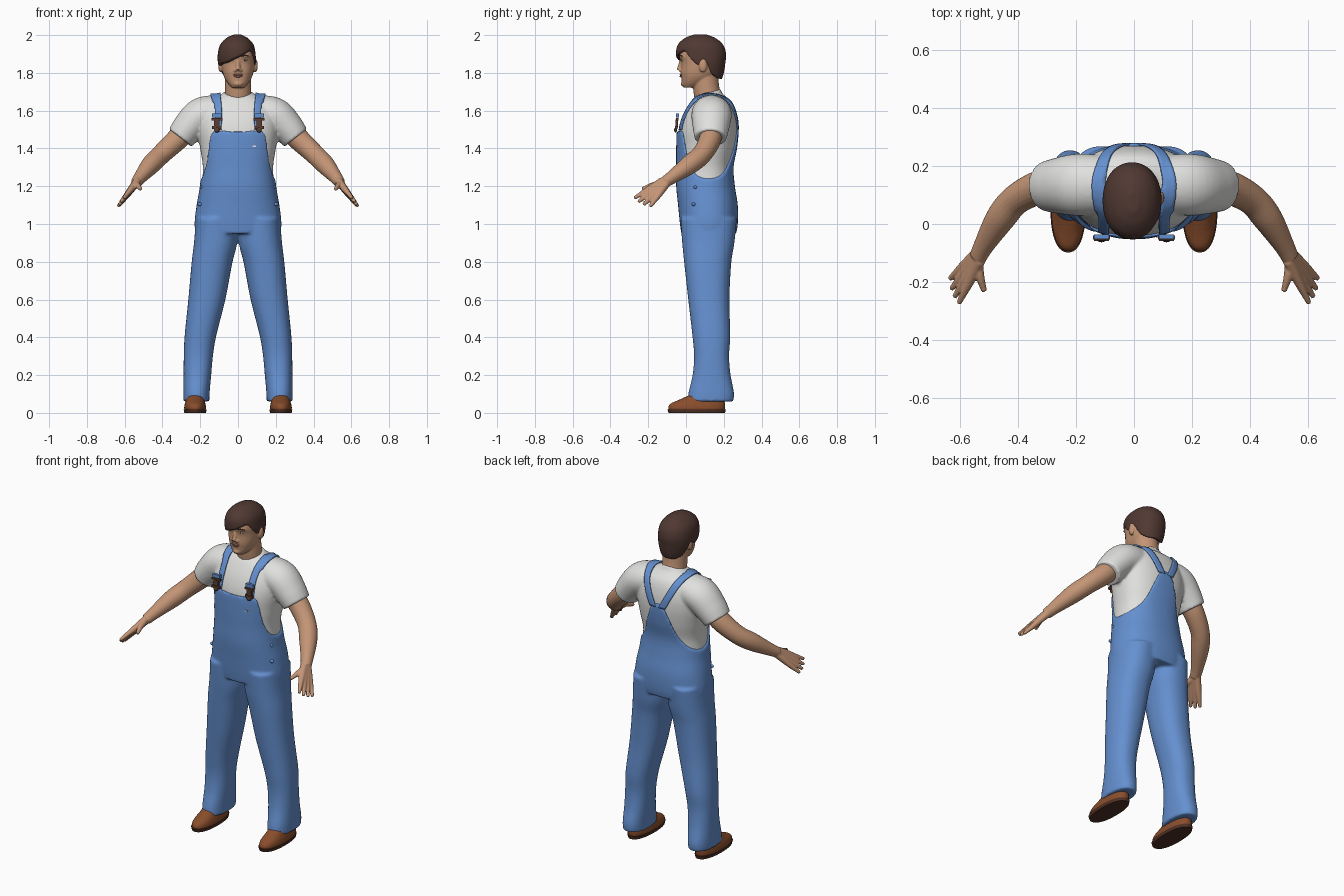
import bpy
import bmesh
import math
from mathutils import Vector, Matrix

if "Cube" in bpy.data.objects:
    bpy.data.objects.remove(bpy.data.objects["Cube"], do_unlink=True)


def material(name, red, green, blue):
    mat = bpy.data.materials.new(name)
    mat.use_nodes = True
    mat.diffuse_color = (red, green, blue, 1)
    shader = next(n for n in mat.node_tree.nodes if n.type == 'BSDF_PRINCIPLED')
    shader.inputs["Base Color"].default_value = (red, green, blue, 1)
    return mat


denim = material("denim blue", .13, .28, .63)
cotton = material("white cotton", .75, .75, .74)
skin = material("skin", .55, .3, .18)
lip = material("lip", .4, .17, .12)
brown_hair = material("dark brown hair", .08, .04, .032)
leather = material("brown leather", .25, .075, .025)
sole_brown = material("dark sole", .08, .03, .018)
buckle_brown = material("buckle brown", .1, .045, .03)
eye_white = material("eye white", .7, .68, .65)


def sample(table, t):
    """Smooth interpolation of rows (key, value, value, ...)."""
    t = min(max(t, table[0][0]), table[-1][0])
    i = 0
    while i < len(table) - 2 and t > table[i + 1][0]:
        i += 1
    a, b = table[i], table[i + 1]
    before, after = table[max(i - 1, 0)], table[min(i + 2, len(table) - 1)]
    span = b[0] - a[0]
    f = (t - a[0]) / span
    result = []
    for k in range(1, len(a)):
        slope_a = (b[k] - before[k]) / (b[0] - before[0]) * span
        slope_b = (after[k] - a[k]) / (after[0] - a[0]) * span
        result.append((2 * f**3 - 3 * f**2 + 1) * a[k] + (f**3 - 2 * f**2 + f) * slope_a
                      + (3 * f**2 - 2 * f**3) * b[k] + (f**3 - f**2) * slope_b)
    return result


def loft(bm, rings):
    """Closed skin through rings of points, with a fan on each end."""
    loops = [[bm.verts.new(p) for p in ring] for ring in rings]
    n = len(loops[0])
    for low, high in zip(loops, loops[1:]):
        for j in range(n):
            k = (j + 1) % n
            bm.faces.new((low[j], low[k], high[k], high[j]))
    for ring, loop in ((rings[0], loops[0]), (rings[-1], loops[-1])):
        centre = bm.verts.new(sum(ring, Vector()) / n)
        for j in range(n):
            bm.faces.new((loop[j], loop[(j + 1) % n], centre))


def shell(bm, profile, low, high, grow=0, side=1, power=2.3, n=72, rows=40):
    """Upright body from rows (z, centre x, half width, front y, back y).
    low and high give the edge height for each angle from the front."""
    rings = []
    for i in range(rows + 1):
        ring = []
        for j in range(n):
            angle = -180 + 360 * j / n
            bottom, top = low(angle), high(angle)
            z = bottom + (top - bottom) * i / rows
            cx, half, front, back = sample(profile, z)
            s, c = math.sin(math.radians(angle)), math.cos(math.radians(angle))
            x = math.copysign(abs(s) ** (2 / power), s) * (half + grow)
            y = math.copysign(abs(c) ** (2 / power), c) * ((back - front) / 2 + grow)
            ring.append(Vector((side * (cx + x), (front + back) / 2 - y, z)))
        rings.append(ring)
    loft(bm, rings)


def tube(bm, points, side=1, aspect=1, n=20, steps=6):
    """Round limb through points (x, y, z, radius)."""
    table = [(i, *p) for i, p in enumerate(points)]
    count = (len(points) - 1) * steps
    path = [sample(table, i / steps) for i in range(count + 1)]
    rings = []
    for i, (x, y, z, r) in enumerate(path):
        along = Vector(path[min(i + 1, count)][:3]) - Vector(path[max(i - 1, 0)][:3])
        u = along.cross(Vector((0, 1, 0))).normalized()
        w = u.cross(along).normalized() * aspect
        ring = []
        for j in range(n):
            a = math.tau * j / n
            p = Vector((x, y, z)) + (u * math.cos(a) + w * math.sin(a)) * r
            ring.append(Vector((p.x * side, p.y, p.z)))
        rings.append(ring)
    loft(bm, rings)


def ball(bm, centre, size):
    place = Matrix.Translation(centre) @ Matrix.Diagonal((*size, 1))
    bmesh.ops.create_uvsphere(bm, u_segments=20, v_segments=12, radius=1, matrix=place)


def block(bm, centre, size):
    place = Matrix.Translation(centre) @ Matrix.Diagonal((*size, 1))
    bmesh.ops.create_cube(bm, size=1, matrix=place)


def finish(bm, name, mat, voxel=0, soften=4, smooth=True):
    bmesh.ops.recalc_face_normals(bm, faces=bm.faces)
    for face in bm.faces:
        face.smooth = smooth
    mesh = bpy.data.meshes.new(name)
    bm.to_mesh(mesh)
    bm.free()
    mesh.materials.append(mat)
    obj = bpy.data.objects.new(name, mesh)
    bpy.context.collection.objects.link(obj)
    if voxel:
        remesh = obj.modifiers.new("blend", 'REMESH')
        remesh.mode = 'VOXEL'
        remesh.voxel_size = voxel
        remesh.use_smooth_shade = True
        relax = obj.modifiers.new("soften", 'SMOOTH')
        relax.factor = .5
        relax.iterations = soften
    return obj


def level(z):
    return lambda angle: z


def edge(table):
    return lambda angle: sample(table, angle)[0]


# Overalls: hips and bib share the torso form, legs blend in below
torso = [(.93, 0, .22, -.02, .26), (1, 0, .228, -.03, .272), (1.1, 0, .217, -.04, .272),
         (1.2, 0, .2, -.05, .257), (1.3, 0, .193, -.05, .25), (1.4, 0, .207, -.05, .268),
         (1.5, 0, .222, -.045, .277), (1.58, 0, .215, -.02, .27), (1.65, 0, .17, .02, .245),
         (1.69, 0, .09, .05, .2), (1.73, 0, .072, .06, .185)]
leg = [(.06, .22, .068, .01, .25), (.1, .22, .069, .012, .255), (.2, .215, .073, .035, .236),
       (.3, .21, .077, .043, .228), (.4, .2, .083, .035, .234), (.6, .165, .098, .012, .23),
       (.8, .137, .108, -.01, .24), (.9, .119, .114, -.02, .256), (1.04, .112, .11, -.03, .27)]
bib_edge = edge([(0, 1.495), (35, 1.495), (41, 1.46), (55, 1.34), (75, 1.255), (100, 1.235),
                 (130, 1.27), (150, 1.34), (168, 1.48), (174, 1.52), (180, 1.53)])
bm = bmesh.new()
shell(bm, torso, level(.95), lambda angle: bib_edge(abs(angle)), grow=.002)
for side in (1, -1):
    shell(bm, leg, level(.06), level(1.03), side=side)
finish(bm, "overalls", denim, .008, 5)

# Shirt with short sleeves
bm = bmesh.new()
collar = edge([(0, 1.672), (60, 1.69), (180, 1.72)])
shell(bm, torso, level(1.1), lambda angle: collar(abs(angle)), grow=-.007)
for side in (1, -1):
    tube(bm, [(.05, .13, 1.6, .08), (.13, .135, 1.59, .092), (.2, .135, 1.57, .095),
              (.262, .132, 1.51, .086), (.305, .13, 1.455, .076)], side, 1.12, 32)
shirt = finish(bm, "shirt", cotton, .008, 4)

# Arms and hands
bm = bmesh.new()
spread = Vector((.35, .8, -.49))
wrist, knuckle, tip = (Vector(p) for p in
                       ((.538, -.115, 1.22), (.58, -.175, 1.165), (.622, -.235, 1.112)))
for side in (1, -1):
    tube(bm, [(.25, .132, 1.52, .06), (.32, .128, 1.45, .059), (.405, .085, 1.37, .053),
              (.46, .02, 1.315, .051), (.515, -.07, 1.25, .036), wrist[:] + (.03,)], side)
    for finger, reach in ((-1.5, -.02), (-.5, .06), (.5, .04), (1.5, -.1)):
        end = tip + spread * finger * .033 + (tip - knuckle) * reach
        base = knuckle + spread * finger * .022
        start = wrist + spread * finger * .009
        tube(bm, [start[:] + (.022,), base[:] + (.0165,),
                  (base.lerp(end, .55))[:] + (.0125,), end[:] + (.009,)], side, n=14)
    tube(bm, [(.54, -.115, 1.215, .02), (.532, -.175, 1.205, .016),
              (.516, -.232, 1.185, .01)], side, n=14)
finish(bm, "arms_and_hands", skin, .0045, 4)

# Head, neck, nose and ears
skull = [(1.722, 0, .032, -.012, .05), (1.74, 0, .05, -.02, .09), (1.77, 0, .07, -.024, .14),
         (1.8, 0, .081, -.028, .17), (1.85, 0, .088, -.027, .19), (1.9, 0, .088, -.036, .195),
         (1.95, 0, .075, -.01, .18), (1.985, 0, .035, .03, .13)]
bm = bmesh.new()
shell(bm, skull, level(1.722), level(1.985))
tube(bm, [(0, .13, 1.62, .076), (0, .11, 1.7, .07), (0, .1, 1.8, .068)], n=32)
tube(bm, [(0, -.022, 1.875, .009), (0, -.031, 1.84, .011), (0, -.036, 1.815, .014)])
for side in (1, -1):
    ball(bm, (side * .013, -.028, 1.813), (.01, .011, .009))
    ball(bm, (side * .092, .09, 1.838), (.013, .022, .036))
    tube(bm, [(.008, -.028, 1.882, .007), (.035, -.027, 1.89, .008), (.06, -.01, 1.885, .006)], side)
ball(bm, (0, -.014, 1.742), (.024, .014, .014))
finish(bm, "head", skin, .0045, 3)

# Face details
bm = bmesh.new()
ball(bm, (0, -.027, 1.79), (.026, .007, .005))
ball(bm, (0, -.026, 1.782), (.021, .008, .006))
finish(bm, "lips", lip)
whites, dark = bmesh.new(), bmesh.new()
for side in (1, -1):
    ball(whites, (side * .035, -.019, 1.868), (.015, .008, .006))
    ball(dark, (side * .035, -.0235, 1.868), (.0055, .005, .0055))
    tube(dark, [(.015, -.034, 1.886, .003), (.036, -.034, 1.893, .004),
                (.06, -.018, 1.888, .002)], side, n=10)
finish(whites, "eyes", eye_white)
finish(dark, "irises_and_eyebrows", brown_hair)

# Swept hair with a long fringe on the right
mop = [(1.75, -.004, .07, .0, .185), (1.8, -.005, .09, -.03, .2), (1.85, -.006, .1, -.045, .208),
       (1.9, -.007, .1, -.053, .212), (1.95, -.006, .088, -.043, .196),
       (1.985, -.005, .056, -.005, .155), (2.003, -.004, .02, .04, .11)]
hairline = edge([(-180, 1.765), (-140, 1.77), (-115, 1.8), (-100, 1.86), (-85, 1.84), (-60, 1.85),
                 (-30, 1.86), (0, 1.885), (30, 1.91), (50, 1.92), (65, 1.88), (85, 1.84),
                 (100, 1.86), (115, 1.8), (140, 1.77), (180, 1.765)])
bm = bmesh.new()
shell(bm, mop, hairline, level(2.003), power=2.15)
finish(bm, "hair", brown_hair, .005, 3)

# Shoulder straps, wrapped over the shirt
strap = [(0, .112, -.05, 1.5), (1, .112, -.03, 1.6), (2, .116, .03, 1.67), (3, .126, .1, 1.71),
         (4, .122, .17, 1.7), (5, .088, .24, 1.62), (6, .03, .275, 1.5)]
bm = bmesh.new()
for side in (1, -1):
    previous = None
    for i in range(61):
        x, y, z = sample(strap, i / 10)
        row = [bm.verts.new((side * (x + (j - 2) * .0105), y, z)) for j in range(5)]
        if previous:
            for j in range(4):
                bm.faces.new((previous[j], previous[j + 1], row[j + 1], row[j]))
        previous = row
straps = finish(bm, "straps", denim)
wrap = straps.modifiers.new("wrap", 'SHRINKWRAP')
wrap.target = shirt
wrap.wrap_mode = 'ABOVE_SURFACE'
wrap.offset = .006
thick = straps.modifiers.new("thickness", 'SOLIDIFY')
thick.thickness = .008
thick.offset = 0

# Buckles, bib label and hip buttons
clips, loops, studs = bmesh.new(), bmesh.new(), bmesh.new()
for side in (1, -1):
    x = side * .112
    block(clips, (x, -.047, 1.555), (.058, .014, .012))
    block(clips, (x, -.049, 1.532), (.03, .014, .04))
    block(clips, (x, -.052, 1.51), (.05, .014, .016))
    ball(clips, (x, -.055, 1.498), (.014, .008, .014))
    block(loops, (x, -.044, 1.574), (.05, .016, .02))
    for y, z in ((.05, 1.195), (.04, 1.105)):
        ball(studs, (side * (.188 if z > 1.15 else .2), y, z), (.014, .01, .01))
finish(clips, "buckles", buckle_brown, smooth=False)
finish(loops, "strap_loops", denim, smooth=False)
finish(studs, "hip_buttons", denim)
bm = bmesh.new()
block(bm, (.085, -.042, 1.412), (.018, .009, .008))
finish(bm, "bib_label", cotton, smooth=False)

# Shoes
upper = [(.012, .227, .057, -.092, .205), (.03, .227, .058, -.094, .207),
         (.05, .227, .054, -.08, .207), (.07, .226, .049, -.035, .2), (.1, .225, .045, .03, .19)]
outsole = [(0, .227, .057, -.092, .207), (.018, .227, .061, -.098, .211)]
uppers, soles = bmesh.new(), bmesh.new()
for side in (1, -1):
    shell(uppers, upper, level(.014), level(.1), side=side)
    shell(soles, outsole, level(0), level(.018), side=side, rows=3)
finish(uppers, "shoes", leather, .006, 3)
finish(soles, "shoe_soles", sole_brown, smooth=False)
